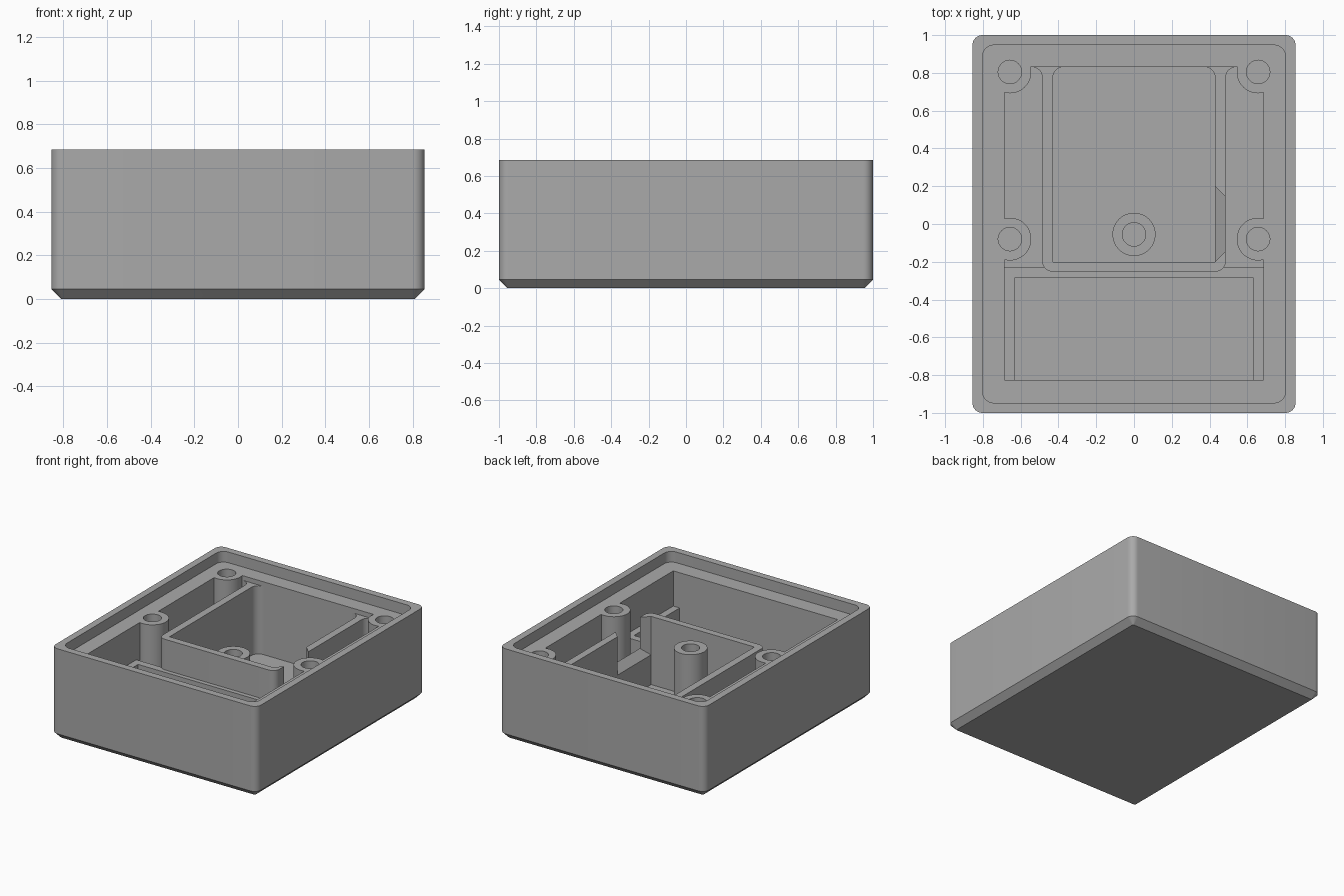
import bpy, bmesh, math
from math import radians, cos, sin

cube = bpy.data.objects.get("Cube")
if cube:
    bpy.data.objects.remove(cube, do_unlink=True)

grey = bpy.data.materials.new("plain grey plastic")
grey.use_nodes = True
COLOR = (0.4, 0.4, 0.4, 1)
grey.diffuse_color = COLOR
grey.node_tree.nodes["Principled BSDF"].inputs["Base Color"].default_value = COLOR


def arc(cx, cy, r, a0, a1, n=8):
    """Points along an arc, angles in degrees."""
    return [(cx + r * cos(radians(a0 + (a1 - a0) * i / n)),
             cy + r * sin(radians(a0 + (a1 - a0) * i / n))) for i in range(n + 1)]


def round_rect(hx, hy, r):
    pts = []
    for sx, sy, a in ((1, 1, 0), (-1, 1, 90), (-1, -1, 180), (1, -1, 270)):
        pts += arc(sx * (hx - r), sy * (hy - r), r, a, a + 90)
    return pts


def rect(x0, x1, y0, y1):
    return [(x0, y0), (x1, y0), (x1, y1), (x0, y1)]


def loft(name, rings):
    """Closed solid through rings of equal point count."""
    bm = bmesh.new()
    loops = [[bm.verts.new(p) for p in ring] for ring in rings]
    n = len(loops[0])
    for a, b in zip(loops, loops[1:]):
        for i in range(n):
            j = (i + 1) % n
            bm.faces.new((a[i], a[j], b[j], b[i]))
    bm.faces.new(loops[0][::-1])
    bm.faces.new(loops[-1])
    bmesh.ops.recalc_face_normals(bm, faces=bm.faces)
    mesh = bpy.data.meshes.new(name)
    bm.to_mesh(mesh)
    bm.free()
    mesh.materials.append(grey)
    obj = bpy.data.objects.new(name, mesh)
    bpy.context.collection.objects.link(obj)
    return obj


def prism(name, pts, z0, z1):
    return loft(name, [[(x, y, z) for x, y in pts] for z in (z0, z1)])


def cylinder(name, x, y, r, z0, z1):
    return prism(name, arc(x, y, r, 0, 360, 48)[:-1], z0, z1)


def boolean(obj, tool, operation):
    """Apply one boolean and discard the tool."""
    mod = obj.modifiers.new("cut", 'BOOLEAN')
    mod.object, mod.operation, mod.solver = tool, operation, 'EXACT'
    bpy.context.view_layer.objects.active = obj
    bpy.ops.object.modifier_apply(modifier=mod.name)
    bpy.data.objects.remove(tool, do_unlink=True)


def smooth(obj):
    bpy.ops.object.select_all(action='DESELECT')
    obj.select_set(True)
    bpy.context.view_layer.objects.active = obj
    bpy.ops.object.shade_smooth_by_angle(angle=radians(30))


HX, HY, TOP = 0.855, 1.0, 0.685
CHAMFER, FLOOR, LEDGE = 0.045, 0.057, 0.605
WALL_TOP, FRAME_TOP = 0.57, 0.34
BURY = 0.04                       # base of inner parts, inside the floor

# Outer case with chamfered base
case = loft("case", [[(x, y, z) for x, y in round_rect(HX - c, HY - c, 0.052 - c)]
                     for c, z in ((CHAMFER, 0), (0, CHAMFER), (0, TOP))])

# Lid recess and main cavity
boolean(case, prism("recess_cutter", round_rect(0.802, 0.947, 0.06), LEDGE, 0.8), 'DIFFERENCE')
boolean(case, prism("cavity_cutter", rect(-0.685, 0.685, -0.827, 0.832), FLOOR, 0.8), 'DIFFERENCE')

# Screw posts joined to the ledge, with blind holes
for x in (-0.657, 0.657):
    for y in (-0.08, 0.805):
        boolean(case, cylinder("post", x, y, 0.113, BURY, LEDGE), 'UNION')
        boolean(case, cylinder("hole_cutter", x, y, 0.062, 0.15, 0.8), 'DIFFERENCE')
smooth(case)

# Central screw post
post = cylinder("centre_post", 0, -0.055, 0.114, BURY, 0.505)
boolean(post, cylinder("hole_cutter", 0, -0.055, 0.062, 0.15, 0.8), 'DIFFERENCE')
smooth(post)

# U-shaped tray wall, flared where it meets the back of the case
BACK, F = 0.832, 0.058
half = [(0.43, -0.2)]
half += arc(0.43 - F, BACK - F, F, 0, 90)
half += [(0.43 - F, BACK + 0.03), (0.485 + F, BACK + 0.03)]
half += arc(0.485 + F, BACK - F, F, 90, 180)
half += arc(0.485 - 0.052, -0.252 + 0.052, 0.052, 0, -90)
tray = prism("tray_wall", half + [(-x, y) for x, y in reversed(half)], BURY, WALL_TOP)

# Funnel-shaped cable notch in the tray's left wall
rings = []
for x, d in ((0.429, 0), (0.5, 0.071)):
    rings.append([(x, -0.2 + d, 0.28 + d), (x, 0.2 - d, 0.28 + d),
                  (x, 0.2 - d, 0.7), (x, -0.2 + d, 0.7)])
boolean(tray, loft("notch_cutter", rings), 'DIFFERENCE')
smooth(tray)

# Low three-sided frame around the front compartment
half = [(0.632, -0.285), (0.632, -0.86), (0.72, -0.86), (0.72, -0.23)]
prism("compartment_frame", half + [(-x, y) for x, y in reversed(half)], BURY, FRAME_TOP)
